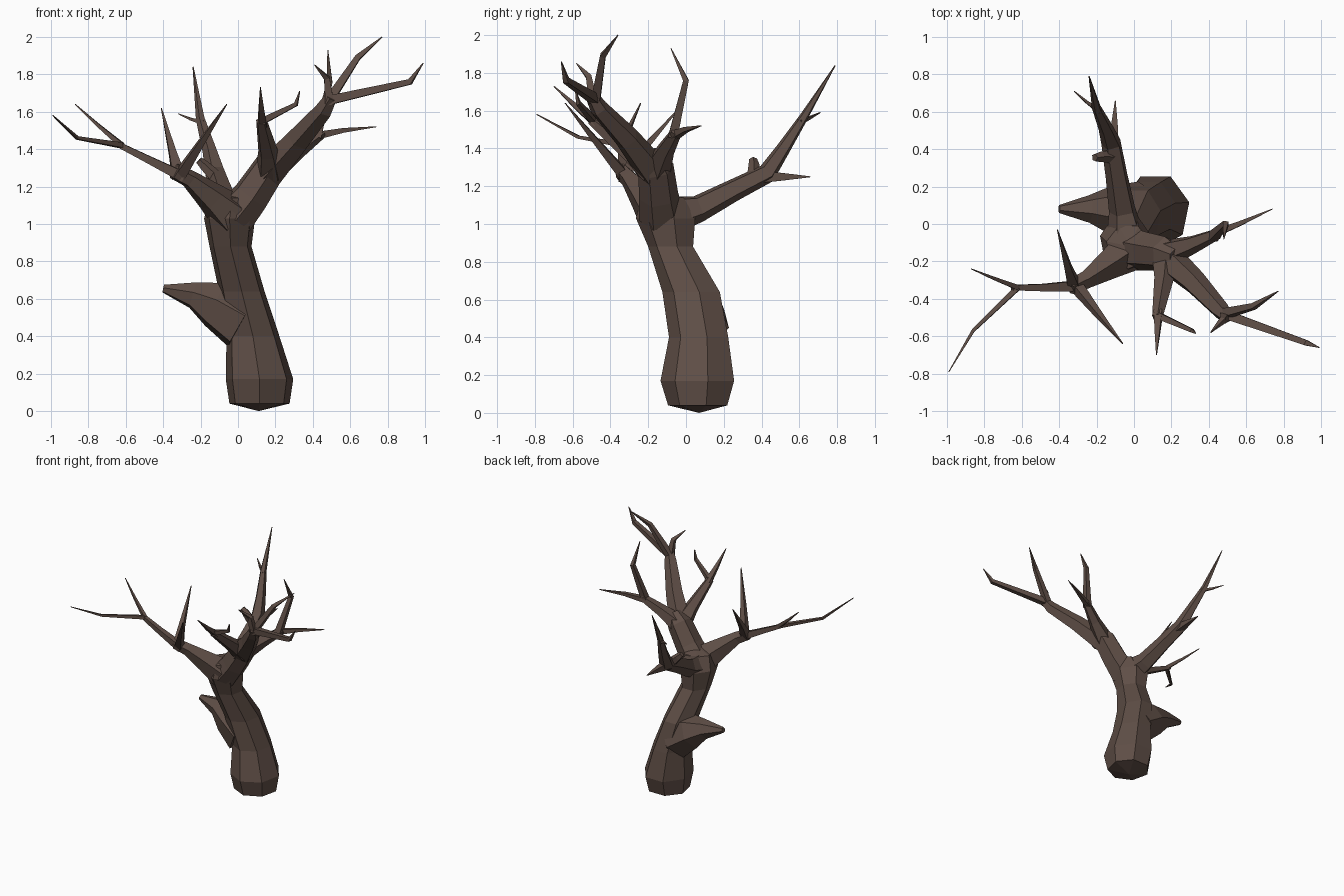
import bpy, bmesh, math
from mathutils import Vector

bark = bpy.data.materials.new("bark")
bark.diffuse_color = (0.115, 0.077, 0.062, 1)


def skin_rings(name, rings, start, end):
    """Join rings of points into a closed flat-faced tube, ends fanned to points."""
    bm = bmesh.new()
    loops = [[bm.verts.new(p) for p in r] for r in rings]
    n = len(loops[0])
    for a, b in zip(loops, loops[1:]):
        for i in range(n):
            j = (i + 1) % n
            bm.faces.new((a[i], a[j], b[j], b[i]))
    for loop, tip in ((loops[0], start), (loops[-1], end)):
        t = bm.verts.new(tip)
        for i in range(n):
            bm.faces.new((loop[i], loop[(i + 1) % n], t))
    bmesh.ops.recalc_face_normals(bm, faces=bm.faces)
    me = bpy.data.meshes.new(name)
    bm.to_mesh(me)
    bm.free()
    me.materials.append(bark)
    ob = bpy.data.objects.new(name, me)
    bpy.context.collection.objects.link(ob)


def limb(name, pts, sides=4):
    """Tapered tube along (x, y, z, radius) points."""
    P = [Vector(p[:3]) for p in pts]
    side, rings = None, []
    for k, p in enumerate(P):
        t = (P[min(k + 1, len(P) - 1)] - P[max(k - 1, 0)]).normalized()
        if side is None:
            side = t.orthogonal()
        side = (side - t * side.dot(t)).normalized()
        up = t.cross(side)
        rings.append([p + pts[k][3] * (side * math.cos(a) + up * math.sin(a))
                      for a in (2 * math.pi * i / sides for i in range(sides))])
    skin_rings(name, rings, P[0], P[-1])


# Trunk: leaning, seven-sided (cx, cy, z, rx, ry)
trunk = [(0.115, 0.07, 0.04, 0.165, 0.165), (0.115, 0.07, 0.17, 0.185, 0.205),
         (0.08, 0.075, 0.40, 0.145, 0.165), (0.02, 0.035, 0.64, 0.125, 0.16),
         (-0.04, -0.075, 0.88, 0.115, 0.125), (-0.045, -0.10, 1.03, 0.14, 0.165),
         (-0.03, -0.12, 1.14, 0.12, 0.12)]
skin_rings("trunk", [[(cx + rx * math.cos(a), cy + ry * math.sin(a), z)
                      for a in (2 * math.pi * (i + 0.25) / 7 for i in range(7))]
                     for cx, cy, z, rx, ry in trunk],
           (0.11, 0.07, 0), (-0.02, -0.12, 1.17))

# Broken stub on the left of the trunk
limb("broken_stub", [(0.03, 0.06, 0.48, 0.17), (-0.12, 0.07, 0.57, 0.135),
                     (-0.24, 0.08, 0.62, 0.075), (-0.40, 0.08, 0.655, 0.022)], 6)

# Right limb and its three boughs
limb("right_limb", [(-0.02, -0.13, 1.04, 0.12), (0.07, -0.145, 1.15, 0.105),
                    (0.17, -0.16, 1.30, 0.095), (0.23, -0.18, 1.36, 0.06)], 6)
limb("right_bough_front", [(0.15, -0.16, 1.26, 0.09), (0.32, -0.31, 1.45, 0.068),
                           (0.46, -0.46, 1.61, 0.05), (0.50, -0.50, 1.68, 0.035)], 5)
limb("right_bough_back", [(0.16, -0.16, 1.28, 0.08), (0.31, -0.11, 1.39, 0.05),
                          (0.45, -0.05, 1.49, 0.03)], 5)
limb("right_bough_middle", [(0.17, -0.18, 1.28, 0.08), (0.16, -0.30, 1.38, 0.055),
                            (0.125, -0.50, 1.55, 0.03)], 5)

# Left limb and outer bough
limb("left_limb", [(-0.04, -0.15, 1.05, 0.12), (-0.14, -0.22, 1.14, 0.085),
                   (-0.26, -0.30, 1.24, 0.05), (-0.34, -0.34, 1.28, 0.045)], 5)
limb("left_bough", [(-0.29, -0.33, 1.25, 0.04), (-0.48, -0.34, 1.345, 0.028),
                    (-0.65, -0.34, 1.43, 0.02)])

# Back limb
limb("back_limb", [(-0.04, -0.08, 1.05, 0.11), (-0.06, 0.07, 1.085, 0.075),
                   (-0.09, 0.25, 1.18, 0.062), (-0.12, 0.43, 1.27, 0.055),
                   (-0.15, 0.51, 1.39, 0.04), (-0.20, 0.62, 1.56, 0.025),
                   (-0.24, 0.79, 1.84, 0.003)], 5)

# Twigs: start radius, then the path to a sharp tip
twigs = {
    "right_front_long": (0.035, (0.48, -0.48, 1.66), (0.92, -0.635, 1.76), (0.99, -0.66, 1.86)),
    "right_front_high": (0.035, (0.48, -0.48, 1.65), (0.64, -0.44, 1.89), (0.77, -0.36, 2.00)),
    "right_front_short": (0.035, (0.49, -0.49, 1.64), (0.475, -0.515, 1.78), (0.41, -0.58, 1.85)),
    "right_back_side": (0.03, (0.41, -0.06, 1.47), (0.56, 0.00, 1.50), (0.74, 0.08, 1.52)),
    "right_back_high": (0.035, (0.42, -0.07, 1.46), (0.49, 0.00, 1.76), (0.48, -0.08, 1.93)),
    "right_middle_up": (0.032, (0.13, -0.47, 1.53), (0.125, -0.58, 1.62), (0.12, -0.70, 1.73)),
    "right_middle_side": (0.025, (0.13, -0.49, 1.55), (0.31, -0.57, 1.64), (0.33, -0.585, 1.71)),
    "left_outer_low": (0.02, (-0.62, -0.34, 1.42), (-0.86, -0.57, 1.46), (-0.99, -0.79, 1.58)),
    "left_outer_high": (0.02, (-0.62, -0.34, 1.42), (-0.75, -0.29, 1.53), (-0.87, -0.24, 1.64)),
    "left_front": (0.04, (-0.31, -0.33, 1.26), (-0.20, -0.47, 1.43), (-0.06, -0.64, 1.64)),
    "left_back": (0.045, (-0.32, -0.33, 1.26), (-0.35, -0.24, 1.38), (-0.41, -0.03, 1.62)),
    "back_side": (0.045, (-0.115, 0.40, 1.25), (-0.105, 0.52, 1.25), (-0.10, 0.66, 1.25)),
    "back_high": (0.018, (-0.18, 0.60, 1.54), (-0.25, 0.65, 1.56), (-0.32, 0.71, 1.59)),
}
for name, (r, a, b, c) in twigs.items():
    limb(name + "_twig", [(*a, r), (*b, r * 0.6), (*c, 0.003)])

# Blunt knot on the back limb
limb("back_knot", [(-0.11, 0.36, 1.24, 0.04), (-0.18, 0.36, 1.31, 0.03),
                   (-0.21, 0.355, 1.34, 0.022)], 5)
